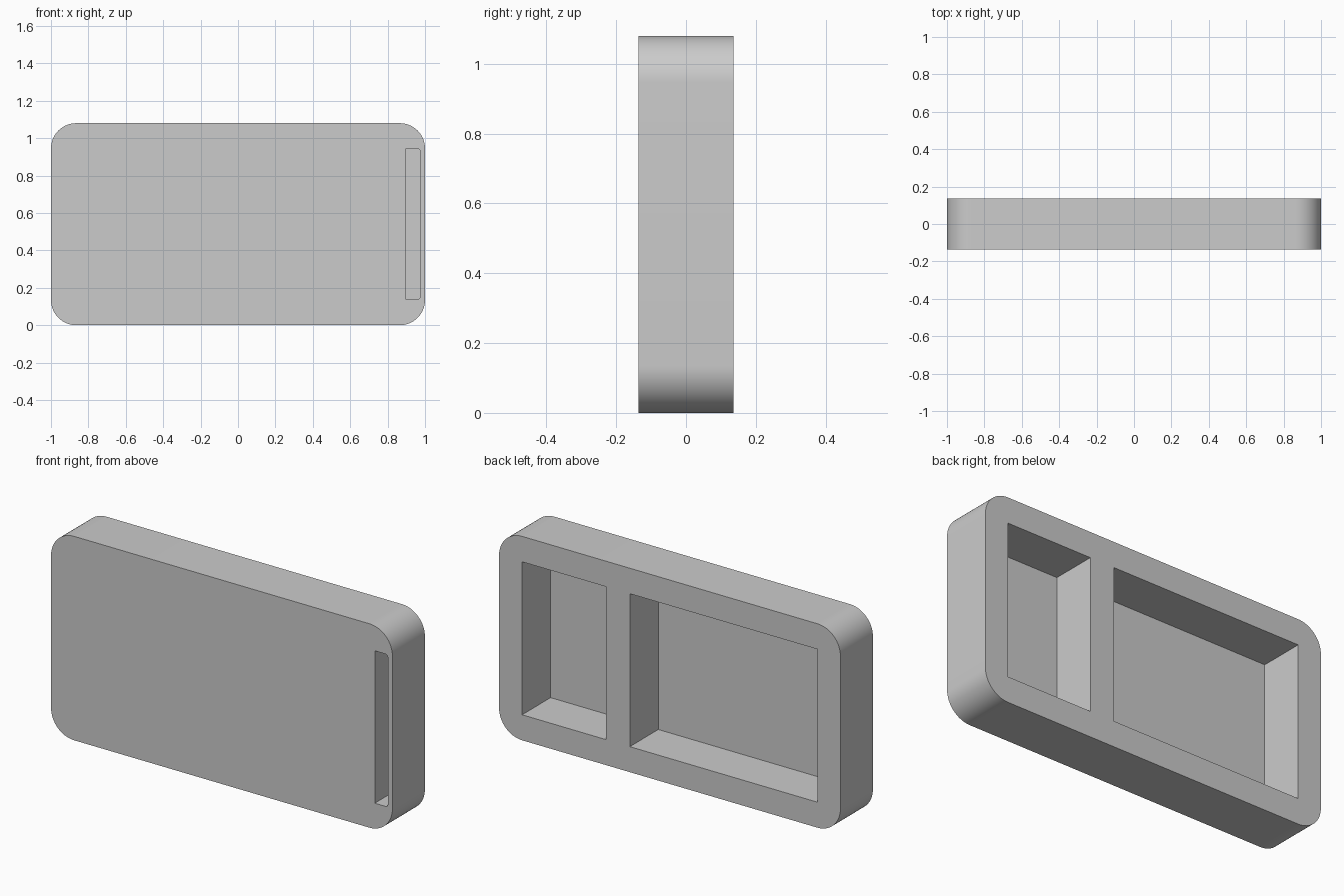
import bpy, bmesh
from math import radians, sin, cos, pi

if "Cube" in bpy.data.objects:
    bpy.data.objects.remove(bpy.data.objects["Cube"], do_unlink=True)

grey = bpy.data.materials.new("plain grey")
grey.use_nodes = True
colour = (0.6, 0.6, 0.6, 1)
grey.diffuse_color = colour
grey.node_tree.nodes["Principled BSDF"].inputs["Base Color"].default_value = colour

HALF_DEPTH = 0.136
HEIGHT = 1.08
RIM = 0.135      # border around the pockets, also the corner radius
SKIN = 0.034     # thickness left behind each recess


def prism(name, x, z, y, left_radius=0, right_radius=0, steps=12):
    """Rectangle in x and z with optional rounded ends, extruded along y."""
    corners = [(x[1], z[1], -1, -1, right_radius), (x[0], z[1], 1, -1, left_radius),
               (x[0], z[0], 1, 1, left_radius), (x[1], z[0], -1, 1, right_radius)]
    bm = bmesh.new()
    verts = []
    for i, (cx, cz, sx, sz, r) in enumerate(corners):
        for k in range(steps + 1 if r else 1):
            a = pi / 2 * (i + k / steps)
            px = cx + sx * r + r * cos(a)
            pz = cz + sz * r + r * sin(a)
            verts.append(bm.verts.new((px, y[0], pz)))
    face = bm.faces.new(verts)
    grown = bmesh.ops.extrude_face_region(bm, geom=[face])["geom"]
    moved = [v for v in grown if isinstance(v, bmesh.types.BMVert)]
    bmesh.ops.translate(bm, verts=moved, vec=(0, y[1] - y[0], 0))
    bmesh.ops.recalc_face_normals(bm, faces=bm.faces)
    mesh = bpy.data.meshes.new(name)
    bm.to_mesh(mesh)
    bm.free()
    mesh.materials.append(grey)
    obj = bpy.data.objects.new(name, mesh)
    bpy.context.collection.objects.link(obj)
    return obj


# Rounded slab
body = prism("case_body", (-1, 1), (0, HEIGHT), (-HALF_DEPTH, HALF_DEPTH), RIM, RIM, 16)

# Two pockets open at the back, and a narrow slot open at the front
inner_z = (RIM, HEIGHT - RIM)
pocket_y = (-HALF_DEPTH + SKIN, HALF_DEPTH + 0.1)
slot_y = (-HALF_DEPTH - 0.1, HALF_DEPTH - SKIN)
cutters = [
    prism("small_pocket_cutter", (0.374, 0.865), inner_z, pocket_y),
    prism("large_pocket_cutter", (-0.865, 0.234), inner_z, pocket_y),
    prism("slot_cutter", (0.897, 0.973), (0.138, 0.945), slot_y, 0, 0.014, 5),
]

bpy.ops.object.select_all(action="DESELECT")
body.select_set(True)
bpy.context.view_layer.objects.active = body
for cutter in cutters:
    cutter.hide_render = True
    mod = body.modifiers.new(cutter.name, "BOOLEAN")
    mod.operation = "DIFFERENCE"
    mod.solver = "EXACT"
    mod.object = cutter
    bpy.ops.object.modifier_apply(modifier=mod.name)
    bpy.data.objects.remove(cutter, do_unlink=True)

bpy.ops.object.shade_smooth_by_angle(angle=radians(30))
